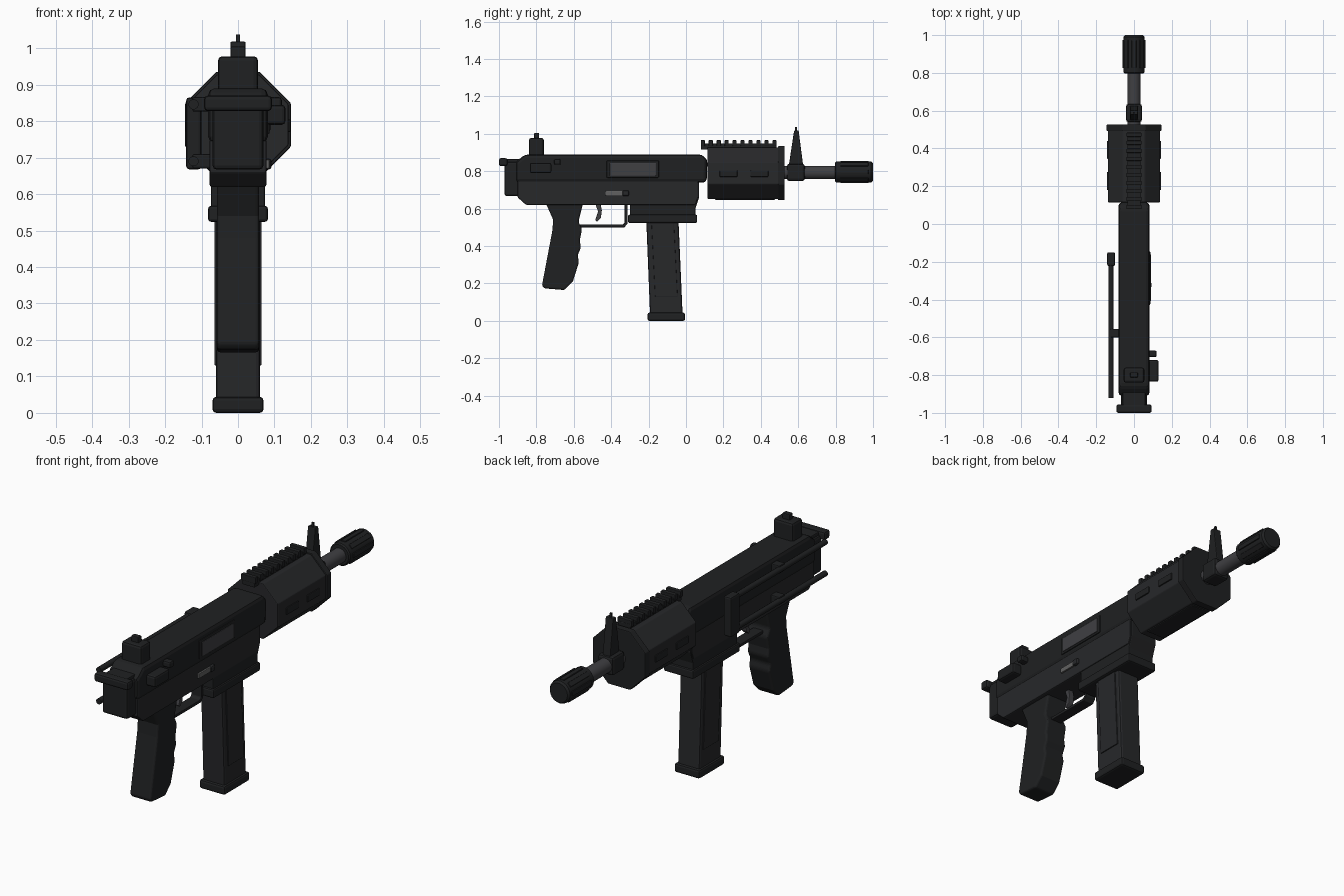
import bpy, bmesh, math


def material(name, c):
    m = bpy.data.materials.new(name)
    m.diffuse_color = (*c, 1)
    return m


BLACK = material("black_polymer", (0.014, 0.015, 0.016))
DARK = material("dark_metal", (0.02, 0.021, 0.023))
STEEL = material("bare_steel", (0.05, 0.05, 0.055))
GREY = material("grey_metal", (0.12, 0.12, 0.12))


def finish(name, bm, mat, bevel=0, segs=2, smooth=False):
    bmesh.ops.recalc_face_normals(bm, faces=bm.faces)
    me = bpy.data.meshes.new(name)
    bm.to_mesh(me)
    bm.free()
    ob = bpy.data.objects.new(name, me)
    bpy.context.collection.objects.link(ob)
    me.materials.append(mat)
    if bevel:
        mod = ob.modifiers.new("bevel", 'BEVEL')
        mod.width, mod.segments = bevel, segs
        mod.limit_method, mod.angle_limit = 'ANGLE', math.radians(30)
    if smooth:
        bpy.ops.object.select_all(action='DESELECT')
        ob.select_set(True)
        bpy.context.view_layer.objects.active = ob
        bpy.ops.object.shade_smooth_by_angle(angle=math.radians(35))
    return ob


def prism(name, pts, x0, x1, mat=BLACK, bevel=0.005, segs=2):
    """Side profile of (y, z) points extruded across x."""
    bm = bmesh.new()
    a = [bm.verts.new((x0, y, z)) for y, z in pts]
    b = [bm.verts.new((x1, y, z)) for y, z in pts]
    bm.faces.new(a)
    bm.faces.new(b)
    for i in range(len(pts)):
        j = (i + 1) % len(pts)
        bm.faces.new((a[i], a[j], b[j], b[i]))
    return finish(name, bm, mat, bevel, segs)


def box(name, x, y, z, mat=BLACK, bevel=0.005):
    return prism(name, [(y[0], z[0]), (y[1], z[0]), (y[1], z[1]), (y[0], z[1])], x[0], x[1], mat, bevel)


def lathe(name, n, cx, cz, prof, mat=BLACK, bevel=0):
    """Rings of (y, radius) joined along y."""
    bm = bmesh.new()
    rings = []
    for y, r in prof:
        ang = [math.pi / n + 2 * math.pi * k / n for k in range(n)]
        rings.append([bm.verts.new((cx + r * math.cos(t), y, cz + r * math.sin(t))) for t in ang])
    for a, b in zip(rings, rings[1:]):
        for i in range(n):
            j = (i + 1) % n
            bm.faces.new((a[i], a[j], b[j], b[i]))
    bm.faces.new(rings[0])
    bm.faces.new(rings[-1])
    return finish(name, bm, mat, bevel, smooth=n > 8)


# Receiver
prism("upper_receiver", [(-0.91, 0.74), (0.11, 0.74), (0.115, 0.86), (0.085, 0.89), (-0.86, 0.89), (-0.91, 0.85)],
      -0.082, 0.082, BLACK, 0.018)
prism("lower_receiver", [(-0.9, 0.66), (-0.855, 0.62), (0.05, 0.62), (0.065, 0.66), (0.065, 0.75), (-0.9, 0.75)],
      -0.078, 0.078, DARK, 0.006)
prism("magazine_well", [(-0.3, 0.56), (0.05, 0.56), (0.05, 0.6), (0.07, 0.66), (0.07, 0.74), (-0.3, 0.74)],
      -0.074, 0.074)
box("magazine_well_flange", (-0.082, 0.082), (-0.31, 0.06), (0.524, 0.568), BLACK, 0.008)

# Ejection port, lever and buttons on the right side
prism("ejection_port_frame", [(-0.425, 0.765), (-0.145, 0.765), (-0.145, 0.857), (-0.425, 0.857)], 0.07, 0.087)
box("ejection_port_cover", (0.075, 0.09), (-0.408, -0.16), (0.775, 0.845), STEEL, 0.003)
box("safety_lever", (0.07, 0.086), (-0.43, -0.31), (0.67, 0.695), GREY, 0.003)
box("safety_pivot", (0.07, 0.092), (-0.34, -0.305), (0.667, 0.698), DARK, 0.008)
box("cocking_block", (0.075, 0.13), (-0.835, -0.72), (0.79, 0.845), BLACK, 0.01)
box("cocking_stop", (0.075, 0.12), (-0.705, -0.67), (0.835, 0.866), BLACK, 0.008)

# Rear end cap
box("end_cap_body", (-0.07, 0.07), (-0.97, -0.89), (0.667, 0.85), BLACK, 0.012)
box("end_cap_bar", (-0.093, 0.093), (-1.0, -0.955), (0.828, 0.87), BLACK, 0.01)
box("end_cap_link", (-0.06, 0.06), (-0.97, -0.89), (0.83, 0.865))

# Rear sight
box("rear_sight_base", (-0.055, 0.055), (-0.84, -0.76), (0.875, 0.978), BLACK, 0.012)
box("rear_sight_post", (-0.02, 0.02), (-0.812, -0.785), (0.97, 1.005), BLACK, 0.004)

# Pistol grip
prism("pistol_grip", [(-0.75, 0.63), (-0.71, 0.54), (-0.715, 0.48), (-0.77, 0.19), (-0.758, 0.174), (-0.65, 0.165),
                      (-0.605, 0.21), (-0.572, 0.315), (-0.58, 0.35), (-0.562, 0.39), (-0.568, 0.43),
                      (-0.556, 0.49), (-0.575, 0.53), (-0.55, 0.63)], -0.058, 0.058, BLACK, 0.016, 3)

# Trigger and guard
prism("trigger_guard", [(-0.575, 0.5), (-0.33, 0.5), (-0.312, 0.52), (-0.312, 0.63), (-0.328, 0.63),
                        (-0.328, 0.525), (-0.338, 0.515), (-0.575, 0.515)], -0.028, 0.028, BLACK, 0.003)
prism("trigger", [(-0.49, 0.64), (-0.47, 0.585), (-0.485, 0.54), (-0.475, 0.53), (-0.455, 0.55),
                  (-0.45, 0.59), (-0.46, 0.64)], -0.014, 0.014, STEEL, 0.003)

# Magazine with raised side panels
prism("magazine", [(-0.192, 0.03), (-0.018, 0.03), (-0.042, 0.58), (-0.214, 0.58)], -0.06, 0.06, DARK, 0.01)
prism("magazine_panels", [(-0.165, 0.13), (-0.045, 0.13), (-0.065, 0.53), (-0.185, 0.53)], -0.065, 0.065, DARK, 0.003)
box("magazine_base", (-0.07, 0.07), (-0.206, -0.005), (0, 0.044), BLACK, 0.01)

# Handguard: octagonal body, end cap, raised panels and slots
k = 1 / math.cos(math.pi / 8)
lathe("handguard", 8, 0, 0.79, [(0.115, 0.138 * k), (0.5, 0.138 * k)], DARK, 0.004)
lathe("handguard_end_cap", 8, 0, 0.79, [(0.492, 0.145 * k), (0.527, 0.145 * k)], BLACK, 0.004)
box("handguard_bottom_panel", (-0.05, 0.05), (0.155, 0.475), (0.646, 0.67))
for side, s in (("right", 1), ("left", -1)):
    for i, y in enumerate((0.18, 0.345)):
        xs = sorted((s * 0.12, s * 0.144))
        box(f"handguard_slot_{side}_{i}", xs, (y, y + 0.095), (0.77, 0.805), BLACK, 0.004)

# Top rail
box("top_rail", (-0.034, 0.034), (0.08, 0.485), (0.915, 0.948), BLACK, 0.003)
for i in range(10):
    y = 0.09 + i * 0.0425
    box(f"rail_tooth_{i}", (-0.04, 0.04), (y - 0.011, y + 0.011), (0.935, 0.966), BLACK, 0.003)

# Barrel and ribbed muzzle
lathe("barrel", 24, 0, 0.793, [(0.5, 0.036), (0.82, 0.036)], STEEL)
lathe("muzzle", 24, 0, 0.796, [(0.797, 0.05), (0.803, 0.056), (0.99, 0.056), (1.0, 0.048)], BLACK)
for i in range(8):
    t = i * math.pi / 4
    rib = box(f"muzzle_rib_{i}", (-0.012, 0.012), (0.825, 0.975), (0.04, 0.06), BLACK, 0.003)
    rib.rotation_euler = (0, t, 0)
    rib.location = (0, 0, 0.796)

# Front sight
box("front_sight_clamp", (-0.042, 0.042), (0.54, 0.635), (0.748, 0.84), BLACK, 0.012)
prism("front_sight_tower", [(0.542, 0.78), (0.633, 0.78), (0.602, 1.018), (0.578, 1.018)], -0.021, 0.021, BLACK, 0.004)
box("front_sight_post", (-0.005, 0.005), (0.584, 0.594), (1.0, 1.037), BLACK, 0)

# Folded stock along the left side
for i, z in enumerate((0.846, 0.69)):
    lathe(f"stock_rod_{i}", 12, -0.122, z, [(-0.92, 0.014), (-0.18, 0.014)], BLACK)
    box(f"stock_bracket_{i}", (-0.125, -0.07), (-0.6, -0.555), (z - 0.02, z + 0.02))
box("butt_plate", (-0.142, -0.1), (-0.222, -0.15), (0.668, 0.865), BLACK, 0.008)
